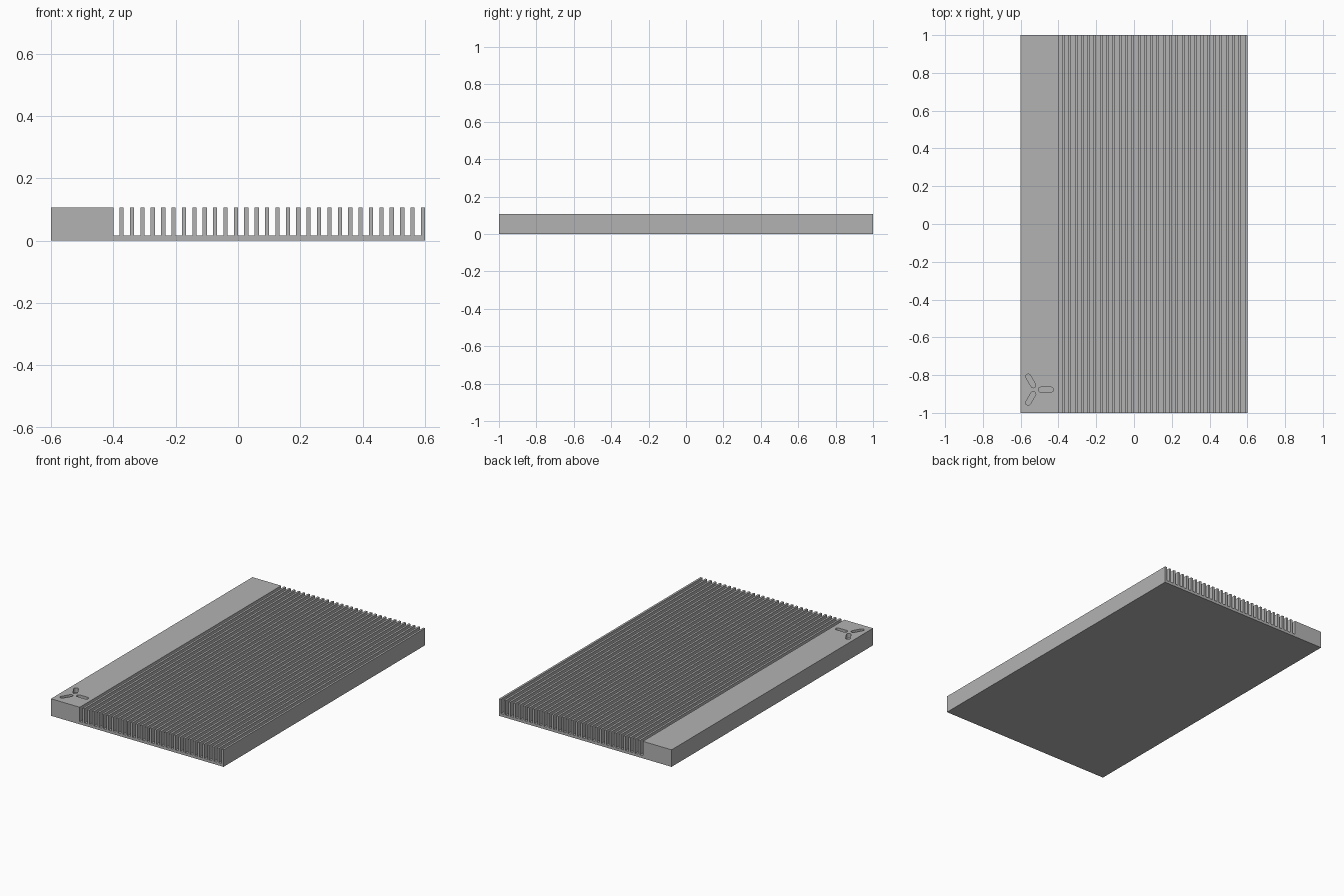
import bpy, bmesh, math
from mathutils import Matrix, Vector

cube = bpy.data.objects.get("Cube")
if cube:
    bpy.data.objects.remove(cube, do_unlink=True)

# Main dimensions
LENGTH, WIDTH, HEIGHT, BASE = 2.0, 1.2, 0.107, 0.017
BAR = 0.2
FINS = 30
PITCH = (WIDTH - BAR) / FINS
GAP = PITCH * 0.6

grey = bpy.data.materials.new("aluminium_grey")
grey.use_nodes = True
colour = (0.45, 0.45, 0.45, 1)
grey.diffuse_color = colour
grey.node_tree.nodes["Principled BSDF"].inputs["Base Color"].default_value = colour


def prism(name, outline, direction):
    """Extrude a closed planar outline into a solid object."""
    bm = bmesh.new()
    face = bm.faces.new([bm.verts.new(p) for p in outline])
    grown = bmesh.ops.extrude_face_region(bm, geom=[face], use_keep_orig=True)
    moved = [g for g in grown["geom"] if isinstance(g, bmesh.types.BMVert)]
    bmesh.ops.translate(bm, verts=moved, vec=direction)
    bmesh.ops.recalc_face_normals(bm, faces=bm.faces)
    mesh = bpy.data.meshes.new(name)
    bm.to_mesh(mesh)
    bm.free()
    mesh.materials.append(grey)
    obj = bpy.data.objects.new(name, mesh)
    bpy.context.collection.objects.link(obj)
    return obj


# Finned body: solid bar on the right, comb of fins across the rest
left, front = -WIDTH / 2, -LENGTH / 2
profile = [(left, 0), (left, HEIGHT), (left + BAR, HEIGHT)]
for i in range(FINS):
    x = left + BAR + i * PITCH
    profile += [(x, BASE), (x + GAP, BASE), (x + GAP, HEIGHT), (x + PITCH, HEIGHT)]
profile.append((-left, 0))
# drop the shared floor corner between bar and first gap only once
body = prism("finned_body", [(x, front, z) for x, z in profile], (0, LENGTH, 0))

# Three round-ended mounting slots sunk into the bar, set radially
RADIUS, INNER, OUTER, DEPTH, STEPS = 0.0133, 0.0133, 0.0933, 0.03, 8
centre = Vector((-0.52, -0.877, HEIGHT - DEPTH))
for k in range(3):
    turn = Matrix.Rotation(math.tau * k / 3, 4, "Z")
    outline = []
    for end, start in ((OUTER - RADIUS, -math.pi / 2), (INNER + RADIUS, math.pi / 2)):
        for s in range(STEPS + 1):
            a = start + math.pi * s / STEPS
            p = Vector((end + RADIUS * math.cos(a), RADIUS * math.sin(a), 0))
            outline.append(centre + turn @ p)
    cutter = prism(f"slot_cutter_{k + 1}", outline, (0, 0, DEPTH * 2))
    cutter.hide_render = True
    cutter.hide_set(True)
    cut = body.modifiers.new(f"slot_{k + 1}", "BOOLEAN")
    cut.operation = "DIFFERENCE"
    cut.solver = "EXACT"
    cut.object = cutter
